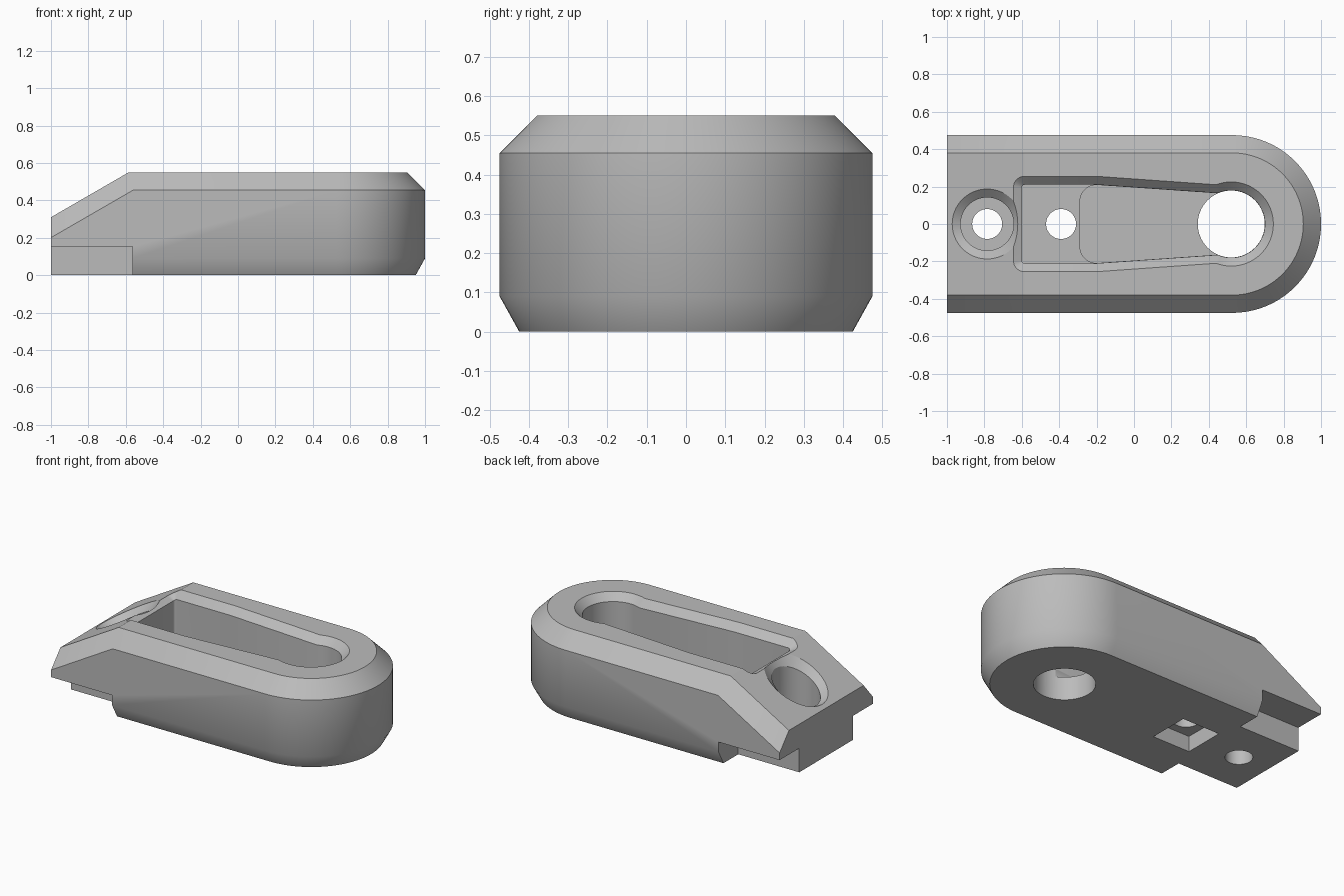
import bpy, bmesh
from math import sin, cos, pi, asin, radians
from mathutils import Vector

if "Cube" in bpy.data.objects:
    bpy.data.objects.remove(bpy.data.objects["Cube"])

HALF, TOP, SLOPE = 0.475, 0.55, 0.578
HOLE_X, HOLE_R, RIM, EPS = 0.52, 0.18, 0.045, 0.005
RAMP_X = -0.585


def surface(x):
    """Height of the upper face, including the front ramp."""
    return min(TOP, TOP + (x - RAMP_X) * SLOPE)


def arc(cx, cy, r, a0, a1, n):
    return [(cx + r * cos(a0 + (a1 - a0) * i / n), cy + r * sin(a0 + (a1 - a0) * i / n))
            for i in range(n + 1)]


def circle(cx, r, n=64):
    return arc(cx, 0, r, 0, 2 * pi, n)[:-1]


def loft(rings):
    """Closed bmesh through outlines; each height is a number or a function of x."""
    bm = bmesh.new()
    loops = [[bm.verts.new((x, y, z(x) if callable(z) else z)) for x, y in pts]
             for pts, z in rings]
    n = len(loops[0])
    for low, high in zip(loops, loops[1:]):
        for i in range(n):
            j = (i + 1) % n
            bm.faces.new((low[i], low[j], high[j], high[i]))
    bm.faces.new(loops[0][::-1])
    bm.faces.new(loops[-1])
    bmesh.ops.remove_doubles(bm, verts=bm.verts, dist=1e-5)
    bmesh.ops.recalc_face_normals(bm, faces=bm.faces)
    return bm


def to_object(name, bm):
    mesh = bpy.data.meshes.new(name)
    bm.to_mesh(mesh)
    bm.free()
    obj = bpy.data.objects.new(name, mesh)
    bpy.context.scene.collection.objects.link(obj)
    return obj


def body_outline(inset):
    r = HALF - inset
    return [(-1, -r)] + arc(1 - HALF, 0, r, -pi / 2, pi / 2, 64) + [(-1, r)]


def slot_outline(left, r, d):
    """Keyhole slot with rounded left corners, grown outward by d."""
    a = pi - asin((0.165 + d) / (HOLE_R + d))
    y = 0.21 - r
    pts = arc(HOLE_X, 0, HOLE_R + d, -a, a, 48) + [(-0.2, 0.21 + d)]
    pts += arc(left + r, y, r + d, pi / 2, pi, 8)
    pts += arc(left + r, -y, r + d, pi, 1.5 * pi, 8)
    return pts + [(-0.2, -0.21 - d)]


def rimmed(outline, floor):
    """Recess cutter whose bevelled rim follows the upper face."""
    return loft([(outline(0), floor),
                 (outline(0), lambda x: surface(x) - RIM),
                 (outline(RIM + EPS), lambda x: surface(x) + EPS),
                 (outline(RIM + EPS), 0.8)])


def box(x0, x1, y0, y1, z0, z1):
    pts = [(x0, y0), (x1, y0), (x1, y1), (x0, y1)]
    return loft([(pts, z0), (pts, z1)])


# Rounded body with bevelled edges
bm = loft([(body_outline(0.05), 0), (body_outline(0), 0.09),
           (body_outline(0), 0.455), (body_outline(0.095), TOP)])

# Ramp and its two side bevels
planes = [((RAMP_X, 0, TOP), (-SLOPE, 0, 1))]
for s in (1, -1):
    planes.append(((-1, s * 0.38, surface(-1)), (-0.095 * SLOPE, s * 0.109, 0.095)))
for co, no in planes:
    bmesh.ops.bisect_plane(bm, geom=bm.verts[:] + bm.edges[:] + bm.faces[:], dist=1e-5,
                           plane_co=co, plane_no=Vector(no).normalized(), clear_outer=True)
    bmesh.ops.holes_fill(bm, edges=[e for e in bm.edges if e.is_boundary], sides=0)
bmesh.ops.recalc_face_normals(bm, faces=bm.faces)
body = to_object("clamp_body", bm)

# Recesses, holes, nut pocket and tongue sides
cutters = {
    "slot_cutter": rimmed(lambda d: slot_outline(-0.6, 0.015, d), 0.2),
    "deep_pocket_cutter": loft([(slot_outline(-0.29, 0.09, -0.001), z) for z in (0.15, 0.3)]),
    "large_hole_cutter": loft([(circle(HOLE_X, HOLE_R - 0.001), z) for z in (-0.1, 0.3)]),
    "counterbore_cutter": rimmed(lambda d: circle(-0.785, 0.142 + d), 0.15),
    "front_bolt_hole_cutter": loft([(circle(-0.785, 0.08), z) for z in (-0.1, 0.25)]),
    "middle_bolt_hole_cutter": loft([(circle(-0.39, 0.08), z) for z in (-0.1, 0.3)]),
    "nut_pocket_cutter": box(-0.523, -0.257, -0.133, 0.133, -0.1, 0.1),
    "left_step_cutter": box(-1.2, -0.565, 0.275, 0.7, -0.1, 0.155),
    "right_step_cutter": box(-1.2, -0.565, -0.7, -0.275, -0.1, 0.155),
}
helpers = []
for name, cut in cutters.items():
    helper = to_object(name, cut)
    helper.hide_render = True
    helpers.append(helper)
    mod = body.modifiers.new(name, 'BOOLEAN')
    mod.operation, mod.solver, mod.object = 'DIFFERENCE', 'EXACT', helper

# Bake the cuts and drop the helpers
graph = bpy.context.evaluated_depsgraph_get()
baked = bpy.data.meshes.new_from_object(body.evaluated_get(graph))
body.modifiers.clear()
body.data = baked
for helper in helpers:
    bpy.data.objects.remove(helper)

# Single grey finish
grey = bpy.data.materials.new("plain_grey")
grey.use_nodes = True
colour = (0.5, 0.5, 0.5, 1)
grey.diffuse_color = colour
grey.node_tree.nodes["Principled BSDF"].inputs["Base Color"].default_value = colour
body.data.materials.clear()
body.data.materials.append(grey)

# Smooth curves, sharp corners
for obj in bpy.context.selected_objects:
    obj.select_set(False)
body.select_set(True)
bpy.context.view_layer.objects.active = body
bpy.ops.object.shade_smooth_by_angle(angle=radians(29.5))
